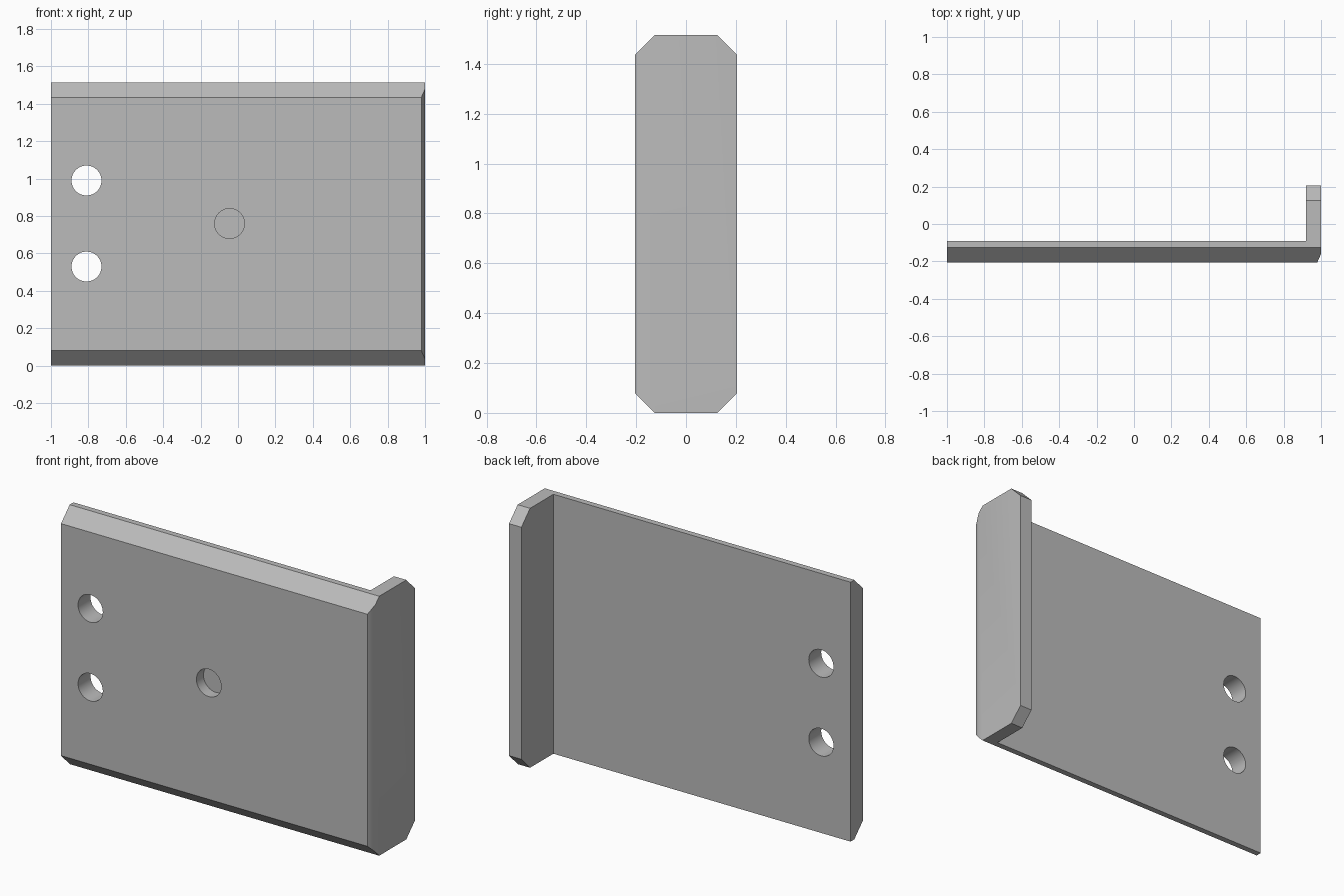
import bpy, bmesh, math
from mathutils import Vector

cube = bpy.data.objects.get("Cube")
if cube:
    bpy.data.objects.remove(cube, do_unlink=True)

HEIGHT, DEPTH, CHAMFER = 1.515, 0.205, 0.08

grey = bpy.data.materials.new("plain grey")
grey.use_nodes = True
colour = (0.5, 0.5, 0.5, 1)
grey.diffuse_color = colour
grey.node_tree.nodes["Principled BSDF"].inputs["Base Color"].default_value = colour

# L-shaped plan: plate along x, flange at +x, eased outer corner
plan = [(-1, -DEPTH), (0.98, -DEPTH), (1, -0.16), (1, DEPTH),
        (0.92, DEPTH), (0.92, -0.09), (-1, -0.09)]
bm = bmesh.new()
base = bm.faces.new([bm.verts.new((x, y, 0)) for x, y in plan])
top = bmesh.ops.extrude_face_region(bm, geom=[base])["geom"]
bmesh.ops.translate(bm, vec=(0, 0, HEIGHT),
                    verts=[v for v in top if isinstance(v, bmesh.types.BMVert)])

# Chamfer the four long edges
for side in (-1, 1):
    for z, up in ((CHAMFER, -1), (HEIGHT - CHAMFER, 1)):
        cut = bmesh.ops.bisect_plane(
            bm, geom=bm.verts[:] + bm.edges[:] + bm.faces[:], dist=1e-5,
            plane_co=(0, side * DEPTH, z), plane_no=Vector((0, side, up)),
            clear_outer=True)["geom_cut"]
        bmesh.ops.holes_fill(bm, edges=[e for e in cut if isinstance(e, bmesh.types.BMEdge)])
bmesh.ops.recalc_face_normals(bm, faces=bm.faces[:])
mesh = bpy.data.meshes.new("angle_plate")
bm.to_mesh(mesh)
bm.free()
mesh.materials.append(grey)
plate = bpy.data.objects.new("angle_plate", mesh)
bpy.context.collection.objects.link(plate)
bpy.context.view_layer.objects.active = plate


def drill(name, x, z, back):
    """Cut a round hole from the front face to the depth y = back."""
    front = -0.4
    bpy.ops.mesh.primitive_cylinder_add(
        vertices=48, radius=0.08, depth=back - front,
        location=(x, (front + back) / 2, z), rotation=(math.pi / 2, 0, 0))
    cutter = bpy.context.object
    cutter.name = name
    cutter.hide_render = True
    cutter.data.materials.append(grey)
    bpy.context.view_layer.objects.active = plate
    mod = plate.modifiers.new(name, "BOOLEAN")
    mod.operation, mod.solver, mod.object = "DIFFERENCE", "EXACT", cutter
    bpy.ops.object.modifier_apply(modifier=name)
    bpy.data.objects.remove(cutter, do_unlink=True)


# Two through holes and one blind hole
drill("upper_hole", -0.81, 0.99, 0.05)
drill("lower_hole", -0.81, 0.53, 0.05)
drill("blind_hole", -0.045, 0.76, -0.14)

bpy.ops.object.select_all(action="DESELECT")
plate.select_set(True)
bpy.context.view_layer.objects.active = plate
bpy.ops.object.shade_smooth_by_angle(angle=math.radians(30))
